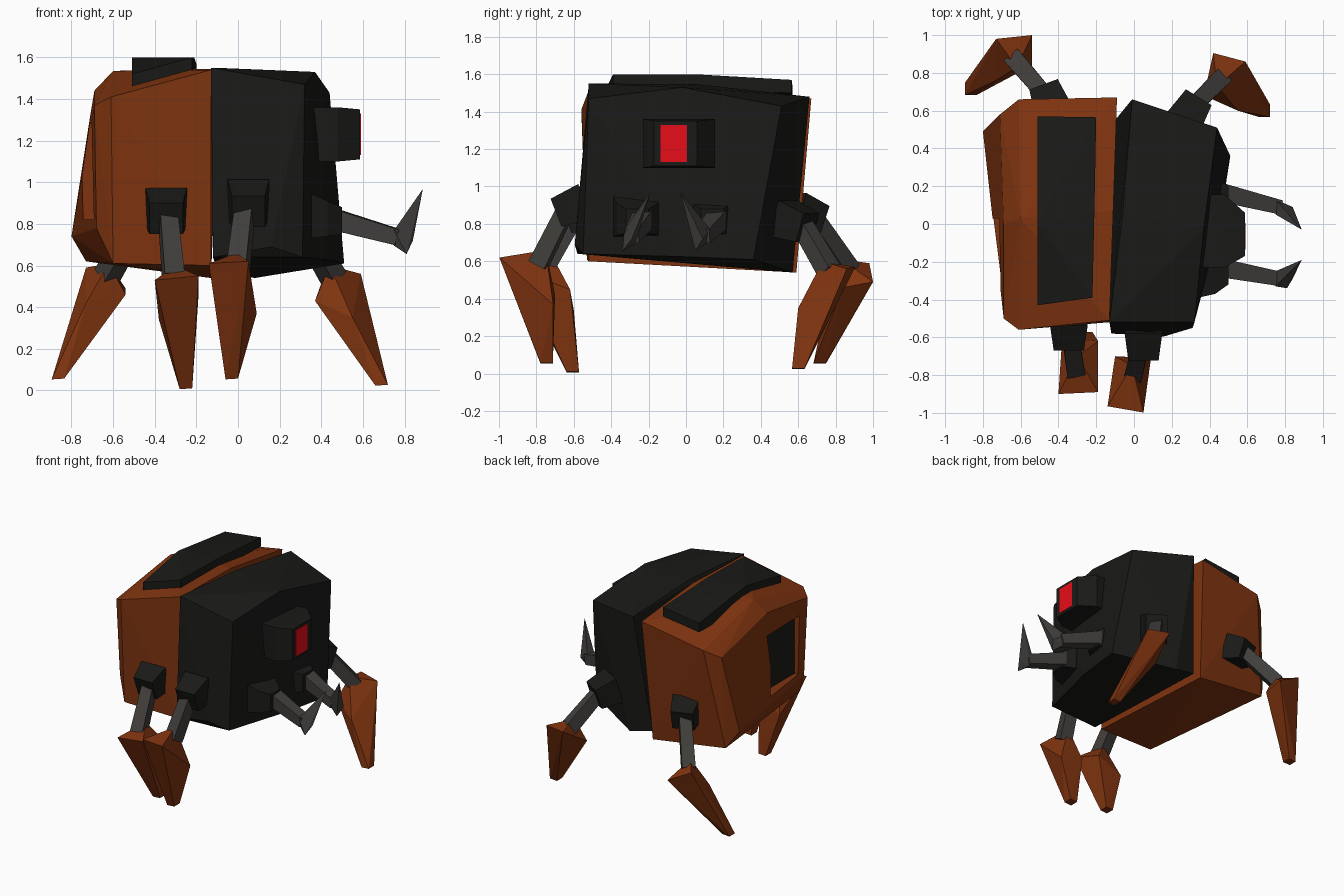
import bpy, bmesh, math
from mathutils import Vector

if "Cube" in bpy.data.objects:
    bpy.data.objects.remove(bpy.data.objects["Cube"])


def material(name, rgb):
    m = bpy.data.materials.new(name)
    m.diffuse_color = (*rgb, 1)
    m.use_nodes = True
    m.node_tree.nodes["Principled BSDF"].inputs["Base Color"].default_value = m.diffuse_color
    return m


RUST = material("rust", (0.215, 0.034, 0.005))
DARK = material("dark", (0.010, 0.010, 0.009))
STEEL = material("steel", (0.052, 0.048, 0.044))
RED = material("red", (0.8, 0.004, 0.010))


def hull(name, pts, mat):
    """Flat-faced convex solid around the given corners."""
    bm = bmesh.new()
    for p in pts:
        bm.verts.new(p)
    res = bmesh.ops.convex_hull(bm, input=bm.verts[:])
    loose = {v for v in res["geom_interior"] + res["geom_unused"]
             if isinstance(v, bmesh.types.BMVert)}
    bmesh.ops.delete(bm, geom=list(loose), context='VERTS')
    bmesh.ops.dissolve_limit(bm, angle_limit=math.radians(2),
                             verts=bm.verts[:], edges=bm.edges[:])
    bmesh.ops.recalc_face_normals(bm, faces=bm.faces[:])
    me = bpy.data.meshes.new(name)
    bm.to_mesh(me)
    bm.free()
    me.materials.append(mat)
    ob = bpy.data.objects.new(name, me)
    bpy.context.collection.objects.link(ob)
    return ob


def square(c, axis, r):
    """Four corners of a square around c, facing along axis."""
    axis = Vector(axis).normalized()
    side = axis.cross(Vector((0, 0, 1))).normalized()
    up = side.cross(axis)
    return [Vector(c) + side * r * i + up * r * j for i in (-1, 1) for j in (-1, 1)]


def beam(name, a, b, ra, rb, mat):
    d = Vector(b) - Vector(a)
    return hull(name, square(a, d, ra) + square(b, d, rb), mat)


def rect(x, y0, y1, z0, z1):
    return [(x, y, z) for y in (y0, y1) for z in (z0, z1)]


# rear shell
shell = hull("rear_shell", [
    (-.13, -.51, 1.54), (-.11, .07, 1.545), (-.09, .67, 1.47),
    (-.13, -.52, .60), (-.13, .59, .54),
    (-.61, -.56, 1.41), (-.60, .03, 1.535), (-.61, .66, 1.38),
    (-.69, -.50, 1.37), (-.69, 0, 1.44), (-.71, .58, 1.32),
    (-.60, -.53, .61), (-.68, -.47, .78),
    (-.73, .56, .62), (-.80, .49, .74)], RUST)

# recess in the back of the shell, with a dark panel at its bottom
cutter = hull("recess_cutter", rect(-1, -.38, .03, .82, 1.28) + rect(-.65, -.38, .03, .82, 1.28), RUST)
cutter.hide_render = True
cutter.display_type = 'WIRE'
cut = shell.modifiers.new("recess", 'BOOLEAN')
cut.operation = 'DIFFERENCE'
cut.solver = 'EXACT'
cut.object = cutter
hull("back_panel", rect(-.66, -.38, .03, .82, 1.28) + rect(-.64, -.38, .03, .82, 1.28), DARK)

# bent plate on top of the shell
plate = [(-.51, -.43, 1.52), (-.22, -.39, 1.60), (-.51, .0, 1.60),
         (-.21, .05, 1.60), (-.51, .57, 1.53), (-.20, .565, 1.57)]
hull("top_plate", plate + [(x, y, z - .07) for x, y, z in plate], DARK)

# front body
hull("front_body", [
    (-.13, -.52, 1.55), (-.06, .05, 1.548), (-.01, .66, 1.48),
    (-.12, -.58, .64), (.08, .57, .54), (-.10, .55, .58),
    (.32, -.52, 1.47), (.37, -.02, 1.53), (.44, .51, 1.43),
    (.31, -.55, .64), (.16, -.595, .69), (.51, .36, .61), (.45, -.02, .625)], DARK)

# eye housing and red eye
hull("eye_housing", rect(.34, -.23, .155, 1.10, 1.36) + rect(.48, -.23, .155, 1.10, 1.36)
     + rect(.587, -.17, .06, 1.11, 1.35), DARK)
hull("eye", rect(.55, -.135, .005, 1.13, 1.33) + rect(.59, -.135, .005, 1.13, 1.33), RED)

# mandibles: socket, shaft and upturned blade
for side, yb, ye, yt, ym in (("right", -.26, -.29, -.19, -.34), ("left", .14, .09, -.03, .05)):
    hull(f"{side}_mandible_socket",
         rect(.34, yb - .13, yb + .13, .73, .95) + rect(.43, yb - .11, yb + .11, .74, .91)
         + rect(.50, yb - .06, yb + .06, .75, .88), DARK)
    beam(f"{side}_mandible_arm", (.45, yb + .03, .825), (.77, ye, .735), .05, .038, STEEL)
    hull(f"{side}_mandible_blade",
         [(.75, ye + .04, .77), (.75, ye - .04, .77), (.75, ye + .02, .695), (.75, ye - .02, .695),
          (.81, ym, .655), (.84, ye, .72), (.888, yt, .968)], STEEL)

# legs: socket from/to, shaft from/to, foot cap corners, tip centre
legs = {
    "front_right": ((.05, -.54, .92), (.05, -.695, .86), (.04, -.62, .92), (0, -.79, .58),
                    [(-.14, -.965, .61), (.05, -.998, .62), (.09, -.71, .37),
                     (-.10, -.70, .42), (-.01, -.75, .66)], (-.03, -.745, .05)),
    "rear_right": ((-.345, -.50, .88), (-.345, -.64, .825), (-.34, -.57, .88), (-.31, -.77, .54),
                   [(-.40, -.90, .53), (-.19, -.89, .55), (-.19, -.62, .45),
                    (-.38, -.60, .34), (-.30, -.70, .60)], (-.25, -.605, .003)),
    "rear_left": ((-.42, .58, .87), (-.47, .715, .82), (-.45, .66, .86), (-.63, .87, .55),
                  [(-.73, .98, .59), (-.54, 1.0, .49), (-.54, .84, .46),
                   (-.73, .76, .42), (-.62, .83, .61)], (-.865, .715, .05)),
    "front_left": ((.25, .52, .83), (.33, .65, .78), (.29, .60, .83), (.46, .77, .54),
                   [(.42, .905, .57), (.59, .86, .56), (.55, .60, .35),
                    (.37, .68, .43), (.44, .73, .60)], (.69, .60, .02)),
}
for name, (s0, s1, a, b, cap, tip) in legs.items():
    beam(f"{name}_leg_socket", s0, s1, .10, .08, DARK)
    beam(f"{name}_leg_shaft", a, b, .042, .048, STEEL)
    ring = [Vector(tip) + Vector((i * .03, j * .033, (i * .4 + 1) * .005))
            for i in (-1, 1) for j in (-1, 1)]
    hull(f"{name}_foot", cap + ring, RUST)
